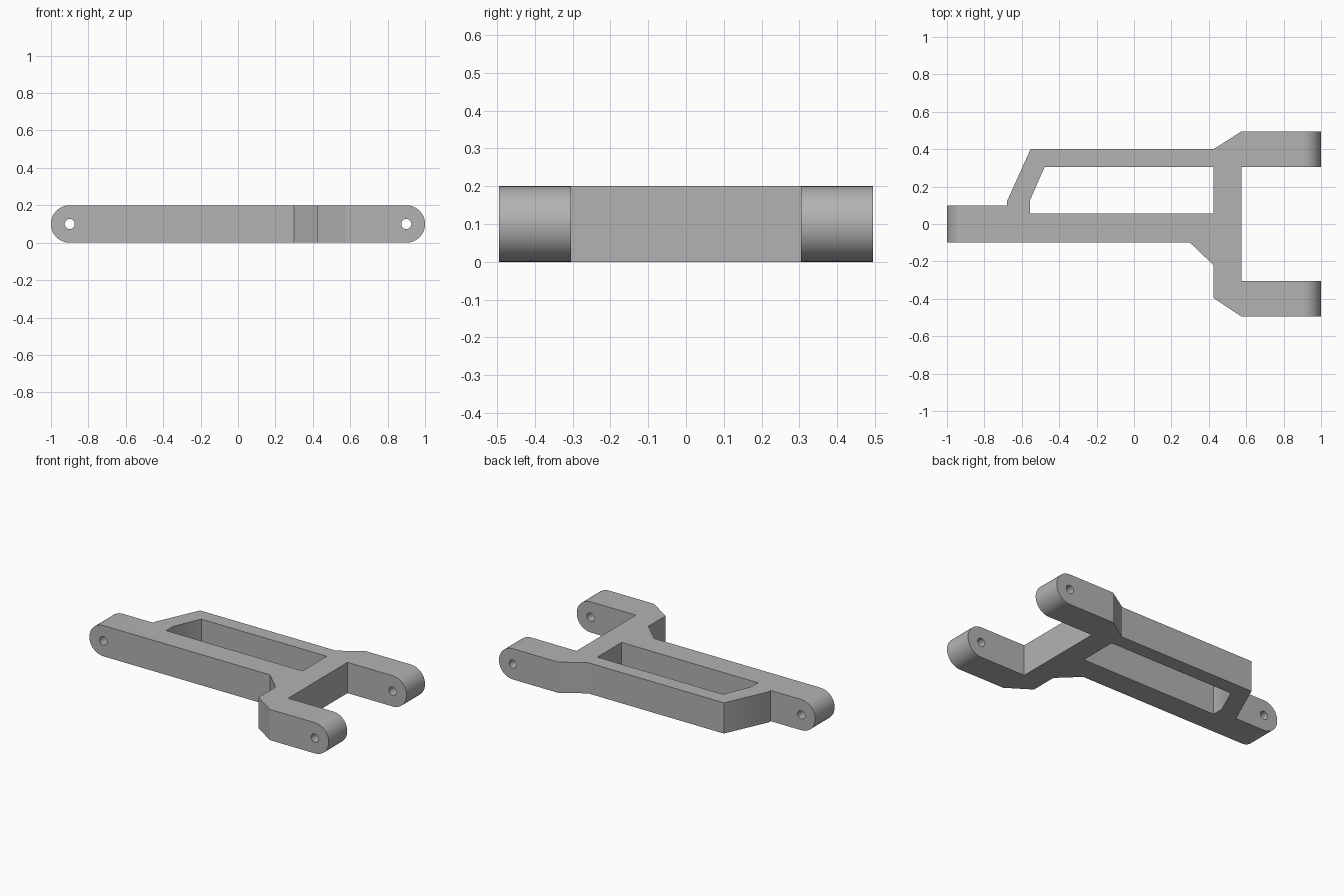
import bpy, bmesh, math
from mathutils import Vector

cube = bpy.data.objects.get("Cube")
if cube:
    bpy.data.objects.remove(cube, do_unlink=True)

grey = bpy.data.materials.new("plain_grey")
grey.use_nodes = True
colour = (0.45, 0.45, 0.45, 1)
grey.diffuse_color = colour
grey.node_tree.nodes["Principled BSDF"].inputs["Base Color"].default_value = colour

HEIGHT, RADIUS, PIN_X, PIN_RADIUS = 0.2, 0.1, 0.9, 0.027


def prism(name, points, sweep):
    """Extrude a closed outline along a vector."""
    bm = bmesh.new()
    face = bm.faces.new([bm.verts.new(p) for p in points])
    result = bmesh.ops.extrude_face_region(bm, geom=[face], use_keep_orig=True)
    moved = [v for v in result["geom"] if isinstance(v, bmesh.types.BMVert)]
    bmesh.ops.translate(bm, verts=moved, vec=Vector(sweep))
    bmesh.ops.recalc_face_normals(bm, faces=bm.faces)
    mesh = bpy.data.meshes.new(name)
    bm.to_mesh(mesh)
    bm.free()
    mesh.materials.append(grey)
    obj = bpy.data.objects.new(name, mesh)
    bpy.context.collection.objects.link(obj)
    return obj


def plan(name, outline):
    """Tall prism from an outline seen from above."""
    return prism(name, [(x, y, -0.1) for x, y in outline], (0, 0, HEIGHT + 0.2))


def arc(x, radius, start, sweep, steps):
    """Points of an arc in the side profile."""
    angles = [start + sweep * i / steps for i in range(steps + 1)]
    return [(x + radius * math.cos(a), -0.7, RADIUS + radius * math.sin(a))
            for a in angles]


def cut(target, cutter, operation):
    """Apply a boolean and discard the cutter."""
    cutter.hide_render = True
    mod = target.modifiers.new("cut", 'BOOLEAN')
    mod.operation, mod.solver, mod.object = operation, 'EXACT', cutter
    bpy.context.view_layer.objects.active = target
    bpy.ops.object.modifier_apply(modifier=mod.name)
    bpy.data.objects.remove(cutter, do_unlink=True)


# Forked arm outline, ends left long for rounding
arm = plan("forked_arm", [
    (-1.1, -0.1), (0.3, -0.1), (0.425, -0.22), (0.425, -0.396),
    (0.575, -0.495), (1.1, -0.495), (1.1, -0.305), (0.575, -0.305),
    (0.575, 0.305), (1.1, 0.305), (1.1, 0.495), (0.575, 0.495),
    (0.425, 0.4), (-0.553, 0.4), (-0.68, 0.12), (-0.68, 0.1), (-1.1, 0.1)])

# Window through the middle
window = plan("window_cutter", [
    (-0.556, 0.055), (0.425, 0.055), (0.425, 0.305),
    (-0.478, 0.305), (-0.556, 0.127)])
cut(arm, window, 'DIFFERENCE')

# Side profile gives the thickness and the rounded ends
profile = (arc(PIN_X, RADIUS, -math.pi / 2, math.pi, 32)
           + arc(-PIN_X, RADIUS, math.pi / 2, math.pi, 32))
cut(arm, prism("profile_cutter", profile, (0, 1.4, 0)), 'INTERSECT')

# Pin holes through the end and both fork prongs
for x in (-PIN_X, PIN_X):
    circle = arc(x, PIN_RADIUS, 0, math.tau, 32)[:-1]
    cut(arm, prism("pin_cutter", circle, (0, 1.4, 0)), 'DIFFERENCE')

# Smooth rounded surfaces, crisp edges
bpy.ops.object.select_all(action='DESELECT')
arm.select_set(True)
bpy.context.view_layer.objects.active = arm
bpy.ops.object.shade_smooth_by_angle(angle=math.radians(25))
